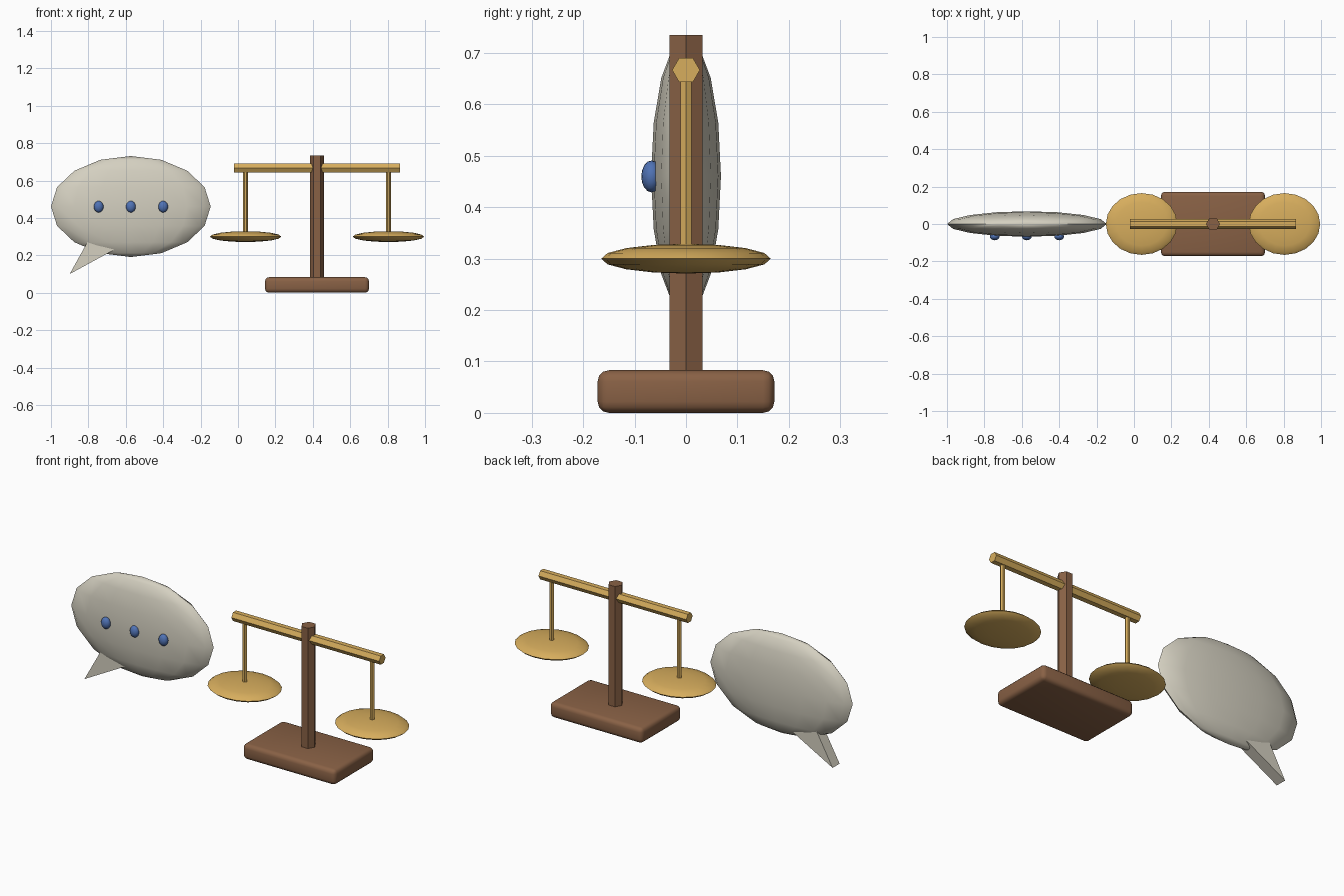
import bpy, bmesh, math
from mathutils import Matrix

if "Cube" in bpy.data.objects:
    bpy.data.objects.remove(bpy.data.objects["Cube"])


def material(name, rgb):
    m = bpy.data.materials.new(name)
    m.diffuse_color = (*rgb, 1)
    m.use_nodes = True
    m.node_tree.nodes["Principled BSDF"].inputs["Base Color"].default_value = m.diffuse_color
    return m


CREAM = material("warm_cream", (0.66, 0.63, 0.53))
GOLD = material("brass_gold", (0.68, 0.42, 0.11))
WOOD = material("brown_wood", (0.25, 0.12, 0.06))
BLUE = material("dot_blue", (0.08, 0.17, 0.46))


def finish(name, bm, mat, smooth=True):
    bmesh.ops.recalc_face_normals(bm, faces=bm.faces)
    mesh = bpy.data.meshes.new(name)
    bm.to_mesh(mesh)
    bm.free()
    mesh.materials.append(mat)
    ob = bpy.data.objects.new(name, mesh)
    bpy.context.collection.objects.link(ob)
    if smooth:
        bpy.ops.object.select_all(action='DESELECT')
        ob.select_set(True)
        bpy.context.view_layer.objects.active = ob
        bpy.ops.object.shade_smooth_by_angle(angle=math.radians(35))
    return ob


def ellipsoid(name, centre, radii, mat, segments=16, rings=8):
    bm = bmesh.new()
    bmesh.ops.create_uvsphere(bm, u_segments=segments, v_segments=rings, radius=1)
    bm.transform(Matrix.Translation(centre) @ Matrix.Diagonal((*radii, 1)))
    return finish(name, bm, mat)


def hex_bar(name, centre, radius, length, mat, rotation=Matrix()):
    # six-sided bar with corners on its local x axis
    bm = bmesh.new()
    ring = [bm.verts.new((radius * math.cos(i * math.pi / 3),
                          radius * math.sin(i * math.pi / 3), -length / 2)) for i in range(6)]
    face = bm.faces.new(ring)
    top = bmesh.ops.extrude_face_region(bm, geom=[face])["geom"]
    bmesh.ops.translate(bm, vec=(0, 0, length),
                        verts=[g for g in top if isinstance(g, bmesh.types.BMVert)])
    bm.transform(Matrix.Translation(centre) @ rotation)
    return finish(name, bm, mat)


# Speech bubble body, with three dots on its front
ellipsoid("bubble_body", (-0.573, 0, 0.461), (0.427, 0.068, 0.27), CREAM)
for label, x in (("left", -0.745), ("middle", -0.573), ("right", -0.4)):
    ellipsoid(f"bubble_dot_{label}", (x, -0.067, 0.46), (0.026, 0.02, 0.031), BLUE)

# Bubble tail: a flat triangular wedge
bm = bmesh.new()
tri = [bm.verts.new((x, -0.03, z)) for x, z in ((-0.9, 0.1), (-0.61, 0.258), (-0.785, 0.307))]
geom = bmesh.ops.extrude_face_region(bm, geom=[bm.faces.new(tri)])["geom"]
bmesh.ops.translate(bm, vec=(0, 0.06, 0), verts=[g for g in geom if isinstance(g, bmesh.types.BMVert)])
finish("bubble_tail", bm, CREAM, smooth=False)

# Scale base: rounded block
CX = 0.4225
bm = bmesh.new()
bmesh.ops.create_cube(bm, size=1)
bm.transform(Matrix.Translation((CX, 0, 0.0415)) @ Matrix.Diagonal((0.556, 0.344, 0.083, 1)))
bmesh.ops.bevel(bm, geom=bm.edges[:], offset=0.022, offset_type='OFFSET', segments=3,
                profile=0.5, affect='EDGES')
finish("scale_base", bm, WOOD)

# Post and cross beam
hex_bar("scale_post", (CX, 0, 0.4), 0.0375, 0.67, WOOD)
along_x = Matrix.Rotation(math.pi / 2, 4, 'Y') @ Matrix.Rotation(math.pi / 2, 4, 'Z')
hex_bar("scale_beam", (CX, 0, 0.667), 0.027, 0.886, GOLD, along_x)

# Hanging rods and pans
for label, side in (("left", -1), ("right", 1)):
    x = CX + side * 0.382
    hex_bar(f"{label}_rod", (x, 0, 0.483), 0.0125, 0.366, GOLD)
    ellipsoid(f"{label}_pan", (x, 0, 0.3), (0.191, 0.165, 0.029), GOLD, 20, 8)
